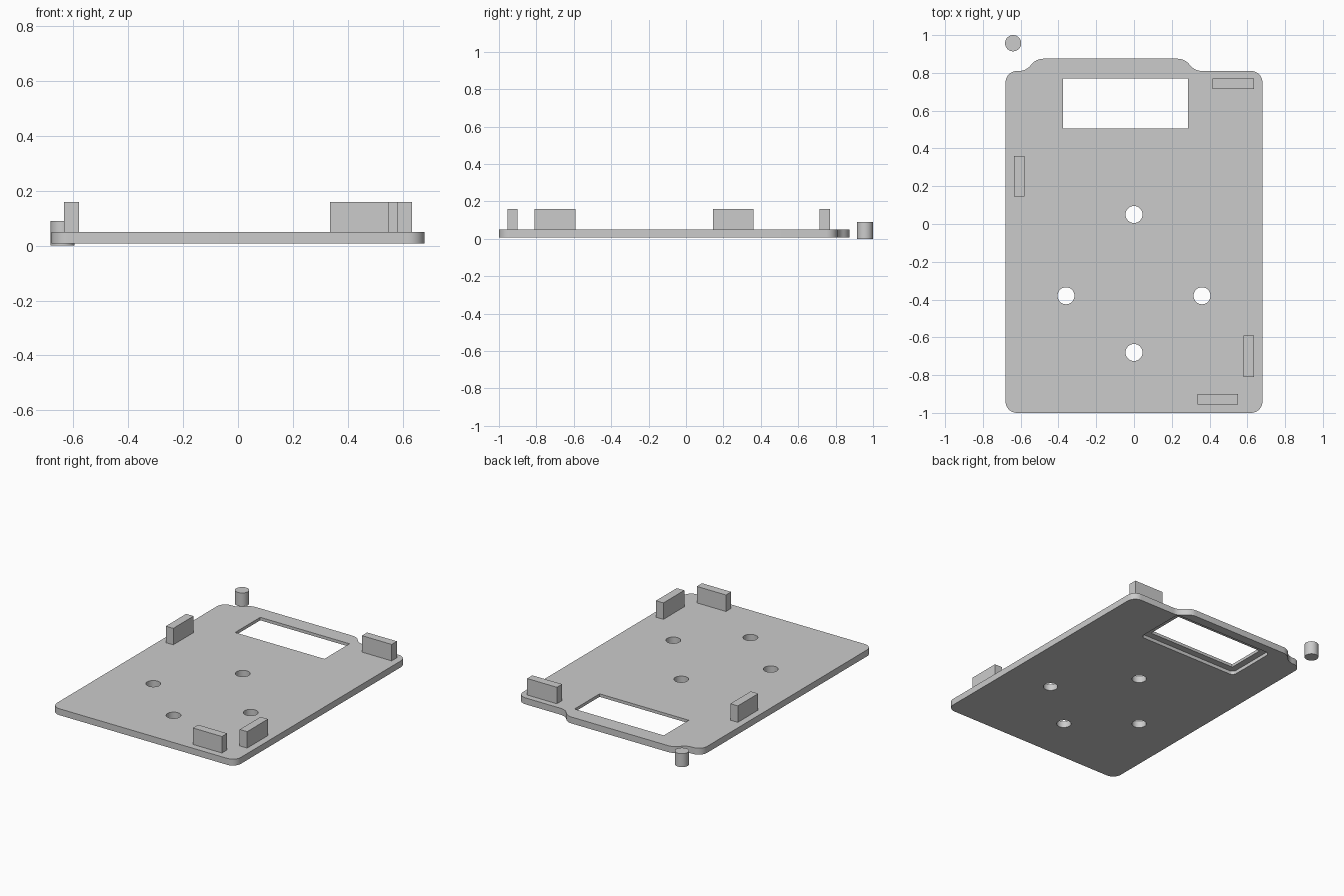
import bpy, bmesh
from math import sin, cos, asin, pi, radians

default = bpy.data.objects.get("Cube")
if default:
    bpy.data.objects.remove(default, do_unlink=True)

grey = bpy.data.materials.new("plain grey")
grey.use_nodes = True
colour = (0.6, 0.6, 0.6, 1)
grey.diffuse_color = colour
grey.node_tree.nodes["Principled BSDF"].inputs["Base Color"].default_value = colour


def arc(cx, cy, r, start, end, steps=8):
    """Points along an arc, angles in radians."""
    angles = [start + (end - start) * i / steps for i in range(steps + 1)]
    return [(cx + r * cos(a), cy + r * sin(a)) for a in angles]


def rounded_rect(x0, x1, y0, y1, r):
    return (arc(x0 + r, y0 + r, r, pi, 1.5 * pi) + arc(x1 - r, y0 + r, r, 1.5 * pi, 2 * pi)
            + arc(x1 - r, y1 - r, r, 0, pi / 2) + arc(x0 + r, y1 - r, r, pi / 2, pi))


def rect(x0, x1, y0, y1):
    return [(x0, y0), (x1, y0), (x1, y1), (x0, y1)]


def circle(x, y, r, sides=32):
    return arc(x, y, r, 0, 2 * pi, sides)[:-1]


def prism(name, outline, z0, z1):
    """Extrude a closed outline between two heights."""
    bm = bmesh.new()
    face = bm.faces.new([bm.verts.new((x, y, z0)) for x, y in outline])
    top = bmesh.ops.extrude_face_region(bm, geom=[face])["geom"]
    verts = [v for v in top if isinstance(v, bmesh.types.BMVert)]
    bmesh.ops.translate(bm, verts=verts, vec=(0, 0, z1 - z0))
    bmesh.ops.recalc_face_normals(bm, faces=bm.faces)
    mesh = bpy.data.meshes.new(name)
    bm.to_mesh(mesh)
    bm.free()
    mesh.materials.append(grey)
    ob = bpy.data.objects.new(name, mesh)
    bpy.context.collection.objects.link(ob)
    return ob


def select(ob):
    bpy.ops.object.select_all(action="DESELECT")
    ob.select_set(True)
    bpy.context.view_layer.objects.active = ob


def cut(ob, outline, z0, z1):
    cutter = prism("cutter", outline, z0, z1)
    cutter.hide_render = True
    mod = ob.modifiers.new("cut", "BOOLEAN")
    mod.operation = "DIFFERENCE"
    mod.solver = "EXACT"
    mod.object = cutter
    select(ob)
    bpy.ops.object.modifier_apply(modifier=mod.name)
    bpy.data.objects.remove(cutter, do_unlink=True)


def smooth(ob):
    select(ob)
    bpy.ops.object.shade_smooth_by_angle(angle=radians(30))


# Plate outline: rounded corners and a raised tab with S-shaped shoulders
HALF, FRONT, SHOULDER, TAB = 0.68, -1.0, 0.81, 0.875
R, SR = 0.06, 0.081
half_run = 0.065
turn = asin(half_run / SR)
up, down = pi / 2, -pi / 2
outline = arc(-HALF + R, FRONT + R, R, pi, 1.5 * pi)
outline += arc(HALF - R, FRONT + R, R, 1.5 * pi, 2 * pi)
outline += arc(HALF - R, SHOULDER - R, R, 0, up)
outline += arc(0.36, SHOULDER + SR, SR, down, down - turn)
outline += arc(0.23, TAB - SR, SR, up - turn, up)[1:]
outline += arc(-0.48, TAB - SR, SR, up, up + turn)
outline += arc(-0.61, SHOULDER + SR, SR, down + turn, down)[1:]
outline += arc(-HALF + R, SHOULDER - R, R, up, pi)[1:]
plate = prism("base_plate", outline, 0.007, 0.05)

# Window with a wider recess on the underside
x0, x1, y0, y1 = -0.375, 0.285, 0.505, 0.77
margin = 0.045
cut(plate, rect(x0, x1, y0, y1), -0.1, 0.2)
cut(plate, rounded_rect(x0 - margin, x1 + margin, y0 - margin, y1 + margin, 0.03), -0.1, 0.03)

# Screw holes
for x, y in [(0, 0.05), (-0.36, -0.38), (0.36, -0.38), (0, -0.68)]:
    cut(plate, circle(x, y, 0.045), -0.1, 0.2)
smooth(plate)

# Upright locating blocks
blocks = {
    "back_block": (0.415, 0.635, 0.715, 0.77),
    "right_block": (-0.635, -0.58, 0.145, 0.36),
    "left_block": (0.58, 0.635, -0.81, -0.59),
    "front_block": (0.335, 0.55, -0.955, -0.9),
}
for name, bounds in blocks.items():
    prism(name, rect(*bounds), 0.05, 0.16)

# Loose round peg beside the plate
smooth(prism("loose_peg", circle(-0.64, 0.957, 0.043), 0, 0.09))
